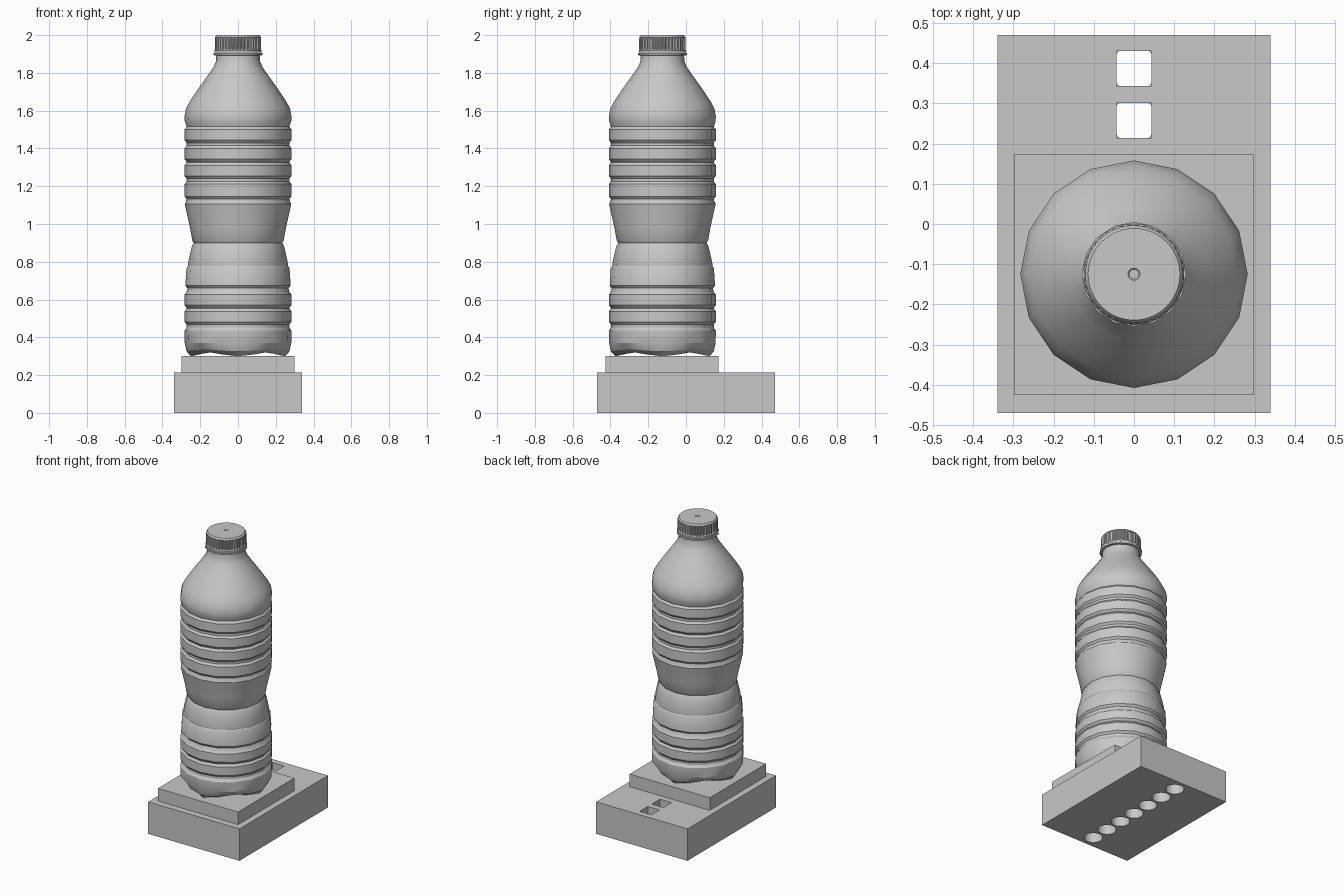
import bpy, bmesh, math

cube = bpy.data.objects.get("Cube")
if cube:
    bpy.data.objects.remove(cube, do_unlink=True)

grey = bpy.data.materials.new("plain grey")
grey.use_nodes = True
colour = (0.58, 0.58, 0.58, 1)
grey.diffuse_color = colour
grey.node_tree.nodes["Principled BSDF"].inputs["Base Color"].default_value = colour

BOTTLE_Y = -0.125


def finish(name, bm, smooth=False):
    bmesh.ops.recalc_face_normals(bm, faces=bm.faces)
    mesh = bpy.data.meshes.new(name)
    bm.to_mesh(mesh)
    bm.free()
    mesh.materials.append(grey)
    obj = bpy.data.objects.new(name, mesh)
    bpy.context.collection.objects.link(obj)
    bpy.ops.object.select_all(action="DESELECT")
    bpy.context.view_layer.objects.active = obj
    obj.select_set(True)
    if smooth:
        bpy.ops.object.shade_smooth_by_angle(angle=math.radians(30))
    return obj


def add_box(bm, x0, x1, y0, y1, z0, z1):
    verts = bmesh.ops.create_cube(bm, size=1)["verts"]
    bmesh.ops.scale(bm, vec=(x1 - x0, y1 - y0, z1 - z0), verts=verts)
    bmesh.ops.translate(bm, vec=((x0 + x1) / 2, (y0 + y1) / 2, (z0 + z1) / 2), verts=verts)


def lathe(name, profile, sides, shape=None):
    """Spin a bottom-to-top profile; shape may alter each (r, z) by angle and ring."""
    bm = bmesh.new()
    rings = []
    for k, (r, z) in enumerate(profile):
        if r == 0:
            rings.append([bm.verts.new((0, BOTTLE_Y, z))] * sides)
            continue
        ring = []
        for i in range(sides):
            a = 2 * math.pi * i / sides
            rr, zz = shape(r, z, k, i, a) if shape else (r, z)
            ring.append(bm.verts.new((rr * math.cos(a), BOTTLE_Y + rr * math.sin(a), zz)))
        rings.append(ring)
    for low, high in zip(rings, rings[1:]):
        for i in range(sides):
            j = (i + 1) % sides
            corners = list(dict.fromkeys((low[i], low[j], high[j], high[i])))
            bm.faces.new(corners)
    return finish(name, bm, smooth=True)


def cut(target, cutter):
    cutter.hide_render = True
    bpy.context.view_layer.objects.active = target
    mod = target.modifiers.new("holes", "BOOLEAN")
    mod.operation = "DIFFERENCE"
    mod.solver = "EXACT"
    mod.object = cutter
    bpy.ops.object.modifier_apply(modifier=mod.name)
    bpy.data.objects.remove(cutter, do_unlink=True)


# Base block with a row of round sockets below and two square openings above
bm = bmesh.new()
add_box(bm, -0.34, 0.34, -0.47, 0.47, 0, 0.215)
base = finish("base_block", bm)

PITCH = 0.129
bm = bmesh.new()
for i in range(-3, 4):
    made = bmesh.ops.create_cone(bm, cap_ends=True, segments=32, radius1=0.057,
                                 radius2=0.057, depth=0.4)["verts"]
    bmesh.ops.translate(bm, vec=(0, i * PITCH, -0.035), verts=made)
cut(base, finish("round_socket_cutter", bm))

bm = bmesh.new()
for i in (2, 3):
    add_box(bm, -0.0435, 0.0435, i * PITCH - 0.0435, i * PITCH + 0.0435, 0.15, 0.3)
cut(base, finish("square_opening_cutter", bm))

# Raised platform under the bottle
bm = bmesh.new()
add_box(bm, -0.298, 0.298, -0.425, 0.173, 0.215, 0.30)
finish("platform", bm)


# Bottle: foot, lower ribs, waist, upper ribs, shoulder and neck
def rib(bottom, top, radius=0.283):
    lip = 0.014
    return [(radius - 0.011, bottom), (radius, bottom + lip),
            (radius, top - lip), (radius - 0.011, top)]


profile = [(0, 0.34), (0.12, 0.33), (0.25, 0.30), (0.272, 0.325), (0.282, 0.37), (0.283, 0.435),
           (0.272, 0.452)]
for bottom, top in ((0.468, 0.552), (0.556, 0.64)):
    profile += rib(bottom, top)
profile += [(0.268, 0.66), (0.279, 0.674), (0.273, 0.765), (0.264, 0.78), (0.265, 0.79),
            (0.252, 0.85), (0.243, 0.885), (0.234, 0.90), (0.242, 0.912),
            (0.254, 0.98), (0.272, 1.06), (0.282, 1.105), (0.272, 1.128)]
for bottom, top in ((1.132, 1.225), (1.24, 1.325), (1.329, 1.415), (1.43, 1.515)):
    profile += rib(bottom, top)
profile += [(0.282, 1.545), (0.283, 1.57), (0.276, 1.61), (0.255, 1.65), (0.215, 1.71),
            (0.165, 1.78), (0.13, 1.83), (0.117, 1.86), (0.115, 1.892), (0.13, 1.894),
            (0.13, 1.904), (0.11, 1.906), (0, 1.906)]


def scallop_foot(r, z, k, i, a):
    # four feet on the axes, with hollows between them
    hollow = math.sin(2 * a) ** 2
    if k == 2:
        return r - 0.045 * hollow, z + 0.02 * hollow
    if k == 3:
        return r - 0.02 * hollow, z + 0.012 * hollow
    return r, z


lathe("bottle", profile, 16, scallop_foot)

# Ridged screw cap with a plain collar
cap_profile = [(0, 1.907), (0.125, 1.907), (0.125, 1.918), (0.122, 1.922), (0.123, 1.926),
               (0.123, 1.98), (0.121, 1.99), (0.114, 2.0), (0.015, 2.0), (0.012, 1.997), (0, 1.997)]


def ridges(r, z, k, i, a):
    return (r - 0.006 if k in (4, 5) and i % 4 < 2 else r), z


lathe("screw_cap", cap_profile, 160, ridges)
